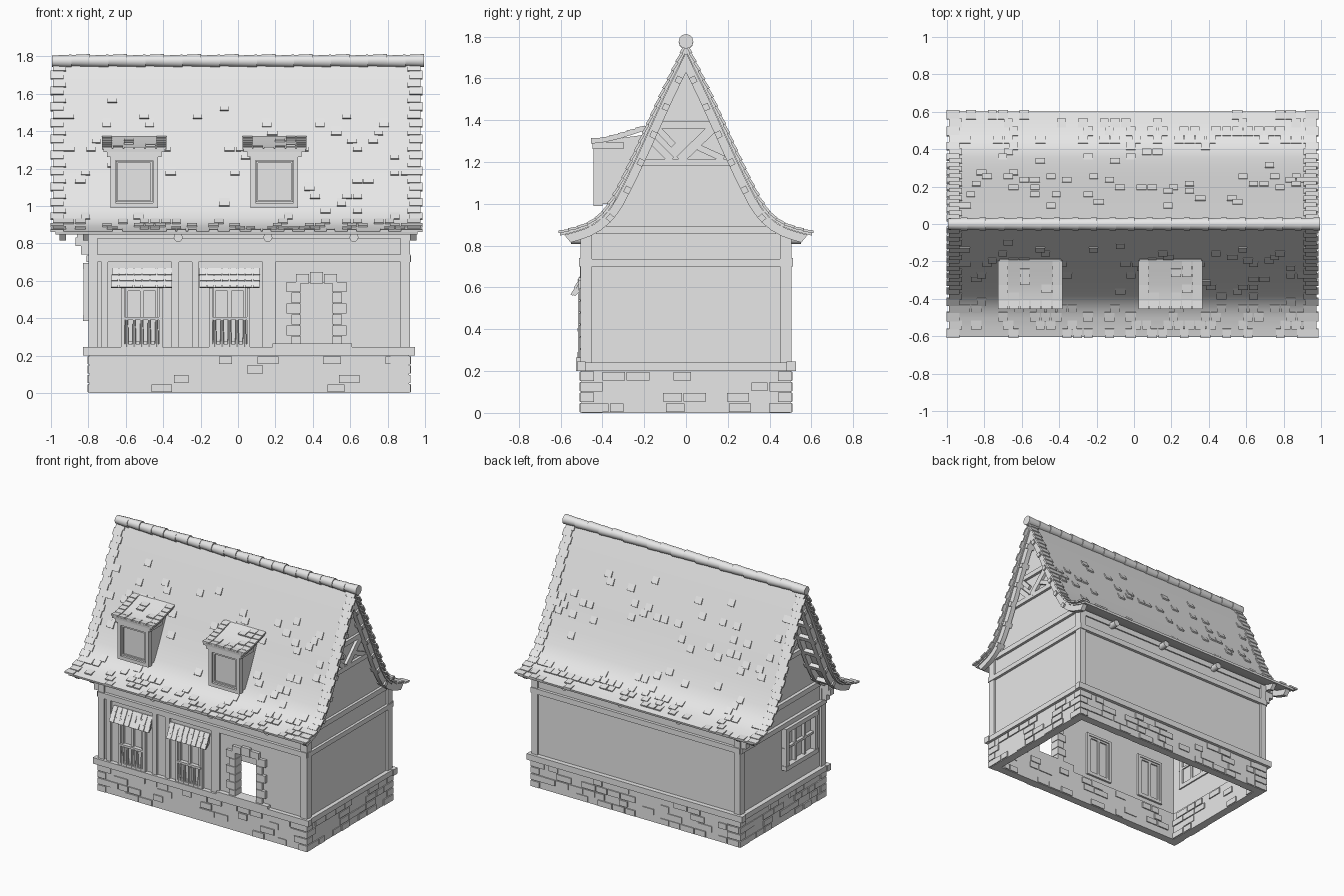
import bpy, bmesh, math, random
from mathutils import Matrix, Vector

random.seed(4)
cube = bpy.data.objects.get("Cube")
if cube:
    bpy.data.objects.remove(cube)

stone_grey = bpy.data.materials.new("plain_grey")
stone_grey.use_nodes = True
stone_grey.diffuse_color = (0.8, 0.8, 0.8, 1)
stone_grey.node_tree.nodes["Principled BSDF"].inputs["Base Color"].default_value = (0.8, 0.8, 0.8, 1)
parts = {}


def part(name):
    return parts.setdefault(name, bmesh.new())


def box(name, x0, x1, y0, y1, z0, z1):
    size = Matrix.Diagonal((abs(x1 - x0), abs(y1 - y0), abs(z1 - z0), 1))
    centre = Matrix.Translation(((x0 + x1) / 2, (y0 + y1) / 2, (z0 + z1) / 2))
    bmesh.ops.create_cube(part(name), size=1, matrix=centre @ size)


def oriented(name, centre, axes, size):
    rot = Matrix(axes).transposed().to_4x4()
    bmesh.ops.create_cube(part(name), size=1, matrix=Matrix.Translation(centre) @ rot @ Matrix.Diagonal((*size, 1)))


def beam(name, p, q, width, depth):
    """Timber between two points lying in a plane of constant x."""
    p, q = Vector(p), Vector(q)
    t, x = (q - p).normalized(), Vector((1, 0, 0))
    oriented(name, (p + q) / 2, (x, t, x.cross(t)), (depth, (q - p).length, width))


def rod(name, centre, r1, r2, length, axis, sides=12):
    turn = Vector((0, 0, 1)).rotation_difference(Vector(axis)).to_matrix().to_4x4()
    bmesh.ops.create_cone(part(name), cap_ends=True, segments=sides, radius1=r1, radius2=r2,
                          depth=length, matrix=Matrix.Translation(centre) @ turn)


def prism(name, outline, x0, x1):
    """Extrude a (y, z) outline along x."""
    bm = part(name)
    face = bm.faces.new([bm.verts.new((x0, y, z)) for y, z in outline])
    out = bmesh.ops.extrude_face_region(bm, geom=[face])["geom"]
    bmesh.ops.translate(bm, verts=[v for v in out if isinstance(v, bmesh.types.BMVert)], vec=(x1 - x0, 0, 0))


def sample(curve, s):
    """Point, tangent and outward normal at length s along a (y, z) curve."""
    for i, (a, b) in enumerate(zip(curve, curve[1:])):
        a, b = Vector(a), Vector(b)
        d = (b - a).length
        if s <= d or i == len(curve) - 2:
            t = (b - a) / d
            n = Vector((-t.y, t.x))
            return a + t * s, t, n if n.y > 0 else -n
        s -= d


def offset(curve, depth, s0, s1, steps=22):
    """Evenly spaced points below the curve."""
    pts = []
    for i in range(steps + 1):
        p, t, n = sample(curve, s0 + (s1 - s0) * i / steps)
        pts.append(p - n * depth)
    return pts


def shingle(name, curve, x, s, width, length=0.05):
    p, t, n = sample(curve, s)
    tilt = (t + n * 0.12).normalized()
    up = Vector((-tilt.y, tilt.x))
    up = up if up.y > 0 else -up
    p = p + n * 0.001
    oriented(name, (x, p.x, p.y), ((1, 0, 0), (0, *tilt), (0, *up)), (width, length, 0.012))


# Flared roof shell, shingles, bargeboards and purlins on both slopes
SLOPE = [(0, 1.765), (0.115, 1.53), (0.235, 1.264), (0.30, 1.125), (0.355, 1.02),
         (0.385, 0.975), (0.42, 0.938), (0.46, 0.91), (0.5, 0.893), (0.555, 0.876), (0.605, 0.864)]
LENGTH = sum((Vector(b) - Vector(a)).length for a, b in zip(SLOPE, SLOPE[1:]))
ROWS = 24
for side in (-1, 1):
    curve = [(y * side, z) for y, z in SLOPE]
    prism("roof_shell", curve + offset(curve, 0.016, 0.02, LENGTH)[::-1], -0.975, 0.96)
    for row in range(ROWS):
        s = LENGTH * (row + 0.55) / ROWS
        odd = row % 2
        shingle("roof_shingles", curve, -0.955 - 0.012 * odd, s, 0.07)
        shingle("roof_shingles", curve, 0.94 + 0.012 * odd, s, 0.07)
        for col in range(32):
            x = -0.9 + col * 0.057 + 0.028 * odd
            patch = math.sin(x * 8 + 1) + math.cos(row * 0.6) > 0.7
            chance = 0.4 if row > ROWS - 5 else 0.27 if patch else 0.07
            if row > 3 and random.random() < chance:
                shingle("roof_shingles", curve, x, s, random.uniform(0.045, 0.056))
    board = offset(curve, 0.018, 0.03, LENGTH - 0.02) + offset(curve, 0.06, 0.1, LENGTH - 0.04)[::-1]
    prism("bargeboards", board, 0.92, 0.955)
    prism("bargeboards", board, -0.955, -0.92)
    prism("bargeboards", board, -0.83, -0.8)
    for i in range(6):
        p, t, n = sample(curve, 0.17 + i * 0.145)
        p = p - n * 0.045
        for x0, x1 in ((-0.965, -0.78), (0.88, 0.967)):
            oriented("purlins", ((x0 + x1) / 2, p.x, p.y), ((1, 0, 0), (0, *t), (0, *n)), (x1 - x0, 0.032, 0.03))

# Round ridge tiles
for i in range(20):
    rod("ridge_tiles", (-0.943 + i * 0.0992, 0, 1.774 + 0.003 * (i % 2)), 0.030, 0.035, 0.104, (1, 0, 0))

# Gable walls following the roof
half = [p for p in offset(SLOPE, 0.035, 0.04, LENGTH) if p.x < 0.46]
half = [(p.x, p.y) for p in half] + [(0.485, 0.86), (0.485, 0.2)]
gable = half + [(-y, z) for y, z in half[::-1]]
prism("gable_walls", gable, 0.865, 0.905)
prism("gable_walls", gable, -0.785, -0.745)

# Long walls, the front one with a doorway
box("back_wall", -0.785, 0.905, 0.45, 0.49, 0.2, 0.87)
for x0, x1, z0, z1 in ((-0.785, 0.33, 0.2, 0.87), (0.51, 0.905, 0.2, 0.87),
                       (0.33, 0.51, 0.59, 0.87), (0.33, 0.51, 0.2, 0.265)):
    box("front_wall", x0, x1, -0.49, -0.45, z0, z1)

# Stone plinth, open underneath
for side in (-1, 1):
    box("plinth", -0.795, 0.915, side * 0.44, side * 0.5, 0, 0.21)
box("plinth", -0.795, -0.735, -0.45, 0.45, 0, 0.21)
box("plinth", 0.855, 0.915, -0.45, 0.45, 0, 0.21)


def stones(along_x, face, out, lo, hi, chance):
    """Scatter slightly raised stones over one plinth face."""
    for row in range(4):
        u = lo + 0.04 * (row % 2)
        while u < hi - 0.05:
            w = min(random.uniform(0.07, 0.13), hi - u)
            if random.random() < chance:
                a, b = face - 0.01 * out, face + out * random.uniform(0.005, 0.01)
                z = row * 0.05
                if along_x:
                    box("plinth_stones", u, u + w - 0.008, a, b, z + 0.004, z + 0.046)
                else:
                    box("plinth_stones", a, b, u, u + w - 0.008, z + 0.004, z + 0.046)
            u += w


for side in (-1, 1):
    stones(True, side * 0.5, side, -0.79, 0.91, 0.5)
    stones(True, side * 0.44, -side, -0.72, 0.84, 0.35)
for face, out, chance in ((-0.795, -1, 0.5), (0.915, 1, 0.5), (-0.735, 1, 0.35), (0.855, -1, 0.35)):
    stones(False, face, out, -0.44, 0.44, chance)
for x, sx in ((-0.795, -1), (0.915, 1)):
    for sy in (-1, 1):
        for row in range(4):
            a, b = (0.1, 0.06) if row % 2 else (0.06, 0.1)
            box("corner_stones", x - sx * a, x + sx * 0.008, sy * (0.5 - b), sy * 0.508, row * 0.05 + 0.003, row * 0.05 + 0.047)

# Timber frame: sills, rails, plates and corner posts
for x0, x1 in ((-0.83, 0.19), (0.6, 0.945)):
    box("sill_beams", x0, x1, -0.522, -0.48, 0.2, 0.245)
box("sill_beams", -0.83, 0.945, 0.48, 0.525, 0.2, 0.245)
for x0, x1 in ((-0.82, -0.77), (0.89, 0.935)):
    box("sill_beams", x0, x1, -0.515, 0.515, 0.203, 0.242)
for side in (-1, 1):
    box("wall_rails", -0.8, 0.922, side * 0.48, side * 0.512, 0.7, 0.74)
    box("wall_rails", -0.86, 0.918, side * 0.45, side * 0.5, 0.825, 0.865)
    for x0, x1 in ((-0.8, -0.75), (0.87, 0.92)):
        box("corner_posts", x0, x1, side * 0.45, side * 0.505, 0.23, 0.85)
    for x in (-0.32, 0.16, 0.62):
        rod("eave_beam_ends", (x, side * 0.5, 0.832), 0.024, 0.024, 0.1, (0, 1, 0))
    # Curved brackets below the deep overhang
    prism("overhang_brackets", [(side * 0.455, 0.74), (side * 0.495, 0.74), (side * 0.495, 0.83), (side * 0.455, 0.83)], -0.84, -0.79)
    box("overhang_brackets", -0.87, -0.79, side * 0.455, side * 0.495, 0.785, 0.83)
for x0, x1 in ((-0.81, -0.77), (0.89, 0.925)):
    box("wall_rails", x0, x1, -0.5, 0.5, 0.7, 0.735)
    box("gable_ties", x0, x1, -0.43, 0.43, 0.855, 0.893)
    box("gable_ties", x0, x1, -0.23, 0.23, 1.18, 1.215)
    box("gable_ties", x0, x1, -0.15, 0.15, 1.36, 1.395)
    mid = (x0 + x1) / 2
    beam("gable_braces", (mid, -0.03, 1.21), (mid, 0.13, 1.365), 0.045, 0.036)
    beam("gable_braces", (mid, -0.07, 1.21), (mid, -0.17, 1.31), 0.035, 0.034)
    beam("gable_braces", (mid, -0.06, 1.28), (mid, -0.14, 1.365), 0.03, 0.034)
    beam("gable_braces", (mid, 0.06, 1.27), (mid, 0.18, 1.215), 0.03, 0.03)
for x0, x1 in ((-0.73, -0.695), (-0.355, -0.315), (-0.245, -0.21), (0.13, 0.165), (0.165, 0.2)):
    box("front_posts", x0, x1, -0.506, -0.48, 0.24, 0.71)


def frame(name, x, y, w, z0, z1, bar, front, back):
    for s in (-1, 1):
        box(name, x + s * w, x + s * (w - bar), y - front, y + back, z0, z1)
    for z in (z0, z1 - bar):
        box(name, x - w, x + w, y - front, y + back, z, z + bar)


# Front windows with balustrade and tiled hood
for x in (-0.515, -0.045):
    frame("front_window_frames", x, -0.49, 0.11, 0.245, 0.58, 0.018, 0.026, 0.055)
    frame("front_window_sashes", x, -0.49, 0.088, 0.26, 0.56, 0.014, 0.014, 0.05)
    box("front_window_sashes", x - 0.01, x + 0.01, -0.508, -0.44, 0.25, 0.57)
    box("front_window_rails", x - 0.1, x + 0.1, -0.52, -0.49, 0.39, 0.405)
    for i in range(5):
        rod("front_window_balusters", (x - 0.08 + i * 0.04, -0.508, 0.32), 0.011, 0.007, 0.15, (0, 0, 1), 8)
    hood = [(-0.495, 0.665), (-0.545, 0.56)]
    prism("window_hoods", [(-0.485, 0.665), (-0.497, 0.665), (-0.543, 0.565), (-0.53, 0.56), (-0.485, 0.6)], x - 0.155, x + 0.155)
    for row in range(3):
        for i in range(8):
            shingle("hood_tiles", hood, x - 0.143 + i * 0.041 + random.uniform(-0.003, 0.003), 0.02 + row * 0.037, 0.036, 0.04)

# Doorway stone surround and threshold
for i in range(6):
    z, wide = 0.25 + i * 0.058, 0.025 * (i % 2)
    for edge, s in ((0.335, -1), (0.505, 1)):
        box("door_surround", edge, edge + s * (0.05 + wide), -0.512, -0.44, z, z + 0.054)
for i in range(3):
    box("door_surround", 0.31 + i * 0.075, 0.38 + i * 0.075, -0.514, -0.44, 0.585, 0.635 + 0.012 * (i == 1))
box("door_threshold", 0.185, 0.61, -0.525, -0.44, 0.2, 0.265)

# Gridded window on the deep-overhang end
Y0, Y1, Z0, Z1 = -0.36, -0.02, 0.4, 0.68
for i in range(4):
    y, h = Y0 + (Y1 - Y0) * i / 3, 0.016 if i in (0, 3) else 0.009
    box("side_window", -0.81 if i in (1, 2) else -0.825, -0.735, y - h, y + h, Z0, Z1)
for z, h in ((Z0, 0.016), ((Z0 + Z1) / 2, 0.008), (Z1, 0.016)):
    box("side_window", -0.81 if h < 0.01 else -0.828, -0.735, Y0 - 0.02, Y1 + 0.02, z - h, z + h)

# Dormers with swept roofs
EAVE = [(-0.19, 1.372), (-0.25, 1.352), (-0.32, 1.33), (-0.39, 1.312), (-0.455, 1.306)]
for x in (-0.555, 0.195):
    prism("dormer_bodies", [(-0.42, 1.0), (-0.42, 1.3), (-0.2, 1.33), (-0.345, 1.0)], x - 0.12, x + 0.12)
    frame("dormer_frames", x, -0.42, 0.127, 0.99, 1.27, 0.026, 0.022, 0.02)
    frame("dormer_frames", x, -0.42, 0.098, 1.02, 1.24, 0.01, 0.012, 0.01)
    box("dormer_cornices", x - 0.145, x + 0.145, -0.448, -0.3, 1.262, 1.295)
    prism("dormer_roofs", EAVE + offset(EAVE, 0.018, 0, 0.274, 6)[::-1], x - 0.165, x + 0.165)
    for row in range(6):
        for i in range(6):
            if i in (0, 5) or row == 5 or random.random() < 0.2:
                shingle("dormer_shingles", EAVE, x - 0.145 + i * 0.058, 0.03 + row * 0.044, 0.053, 0.045)

# Turn every part into a shaded object
for name, bm in parts.items():
    bmesh.ops.recalc_face_normals(bm, faces=bm.faces)
    mesh = bpy.data.meshes.new(name)
    bm.to_mesh(mesh)
    bm.free()
    mesh.materials.append(stone_grey)
    obj = bpy.data.objects.new(name, mesh)
    bpy.context.collection.objects.link(obj)
    bpy.ops.object.select_all(action="DESELECT")
    obj.select_set(True)
    bpy.context.view_layer.objects.active = obj
    bpy.ops.object.shade_smooth_by_angle(angle=math.radians(35))
